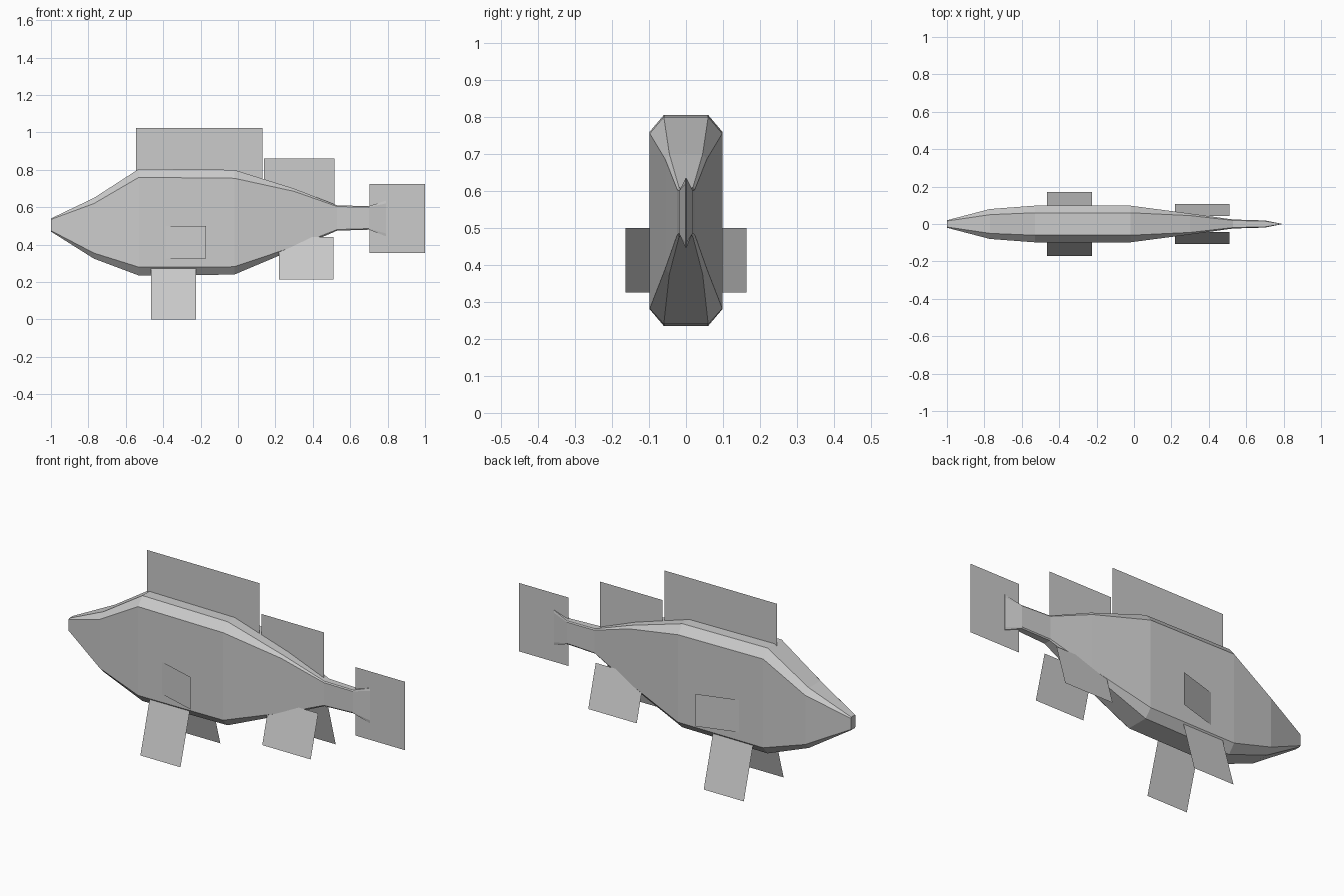
import bpy, bmesh

if "Cube" in bpy.data.objects:
    bpy.data.objects.remove(bpy.data.objects["Cube"])

grey = bpy.data.materials.new("fish grey")
grey.diffuse_color = (0.6, 0.6, 0.6, 1)
grey.use_nodes = True
grey.node_tree.nodes["Principled BSDF"].inputs["Base Color"].default_value = grey.diffuse_color


def make_object(name, verts, faces):
    mesh = bpy.data.meshes.new(name)
    mesh.from_pydata(verts, [], faces)
    mesh.materials.append(grey)
    obj = bpy.data.objects.new(name, mesh)
    bpy.context.collection.objects.link(obj)
    return obj


# Body: eight-sided rings along x
# x, top, shoulder, lower shoulder, bottom, half width, half width of top
stations = [
    (-1.00, 0.540, 0.535, 0.475, 0.470, 0.020, 0.016),
    (-0.77, 0.650, 0.620, 0.355, 0.325, 0.080, 0.050),
    (-0.53, 0.805, 0.760, 0.280, 0.235, 0.098, 0.060),
    (-0.02, 0.800, 0.755, 0.282, 0.240, 0.098, 0.060),
    (0.30, 0.700, 0.685, 0.390, 0.375, 0.056, 0.045),
    (0.53, 0.610, 0.604, 0.481, 0.475, 0.024, 0.019),
    (0.70, 0.606, 0.600, 0.486, 0.480, 0.019, 0.015),
    (0.79, 0.635, 0.620, 0.460, 0.445, 0.001, 0.001),
]
verts = []
for x, top, shoulder, low, bottom, w, t in stations:
    verts += [(x, -t, top), (x, -w, shoulder), (x, -w, low), (x, -t, bottom),
              (x, t, bottom), (x, w, low), (x, w, shoulder), (x, t, top)]
faces = [tuple(range(8)), tuple(range(len(verts) - 8, len(verts)))]
for r in range(len(stations) - 1):
    for i in range(8):
        a, b = r * 8 + i, r * 8 + (i + 1) % 8
        faces.append((a, b, b + 8, a + 8))
body = make_object("body", verts, faces)
bm = bmesh.new()
bm.from_mesh(body.data)
bmesh.ops.recalc_face_normals(bm, faces=bm.faces)
bm.to_mesh(body.data)
bm.free()

# Flat fins on the centre line: x range, z range
for name, x0, x1, z0, z1 in [
    ("front_dorsal_fin", -0.545, 0.13, 0.74, 1.025),
    ("rear_dorsal_fin", 0.14, 0.515, 0.60, 0.862),
    ("tail_fin", 0.703, 1.0, 0.355, 0.725),
]:
    make_object(name, [(x0, 0, z0), (x1, 0, z0), (x1, 0, z1), (x0, 0, z1)],
                [(0, 1, 2, 3)])

# Paired fins, mirrored across the body
for side, s in (("front", -1), ("back", 1)):
    # Splayed lower fins: x range, upper y and z, lower y and z
    for name, x0, x1, y1, z1, y0, z0 in [
        ("pelvic_fin", -0.465, -0.225, 0.088, 0.285, 0.17, 0.0),
        ("anal_fin", 0.22, 0.51, 0.043, 0.44, 0.107, 0.215),
    ]:
        make_object(f"{side}_{name}",
                    [(x0, s * y0, z0), (x1, s * y0, z0),
                     (x1, s * y1, z1), (x0, s * y1, z1)],
                    [(0, 1, 2, 3) if s < 0 else (3, 2, 1, 0)])
    # Side fin opening toward the tail
    make_object(f"{side}_pectoral_fin",
                [(-0.39, s * 0.097, 0.325), (-0.17, s * 0.163, 0.325),
                 (-0.17, s * 0.163, 0.50), (-0.39, s * 0.097, 0.50)],
                [(0, 1, 2, 3) if s < 0 else (3, 2, 1, 0)])
